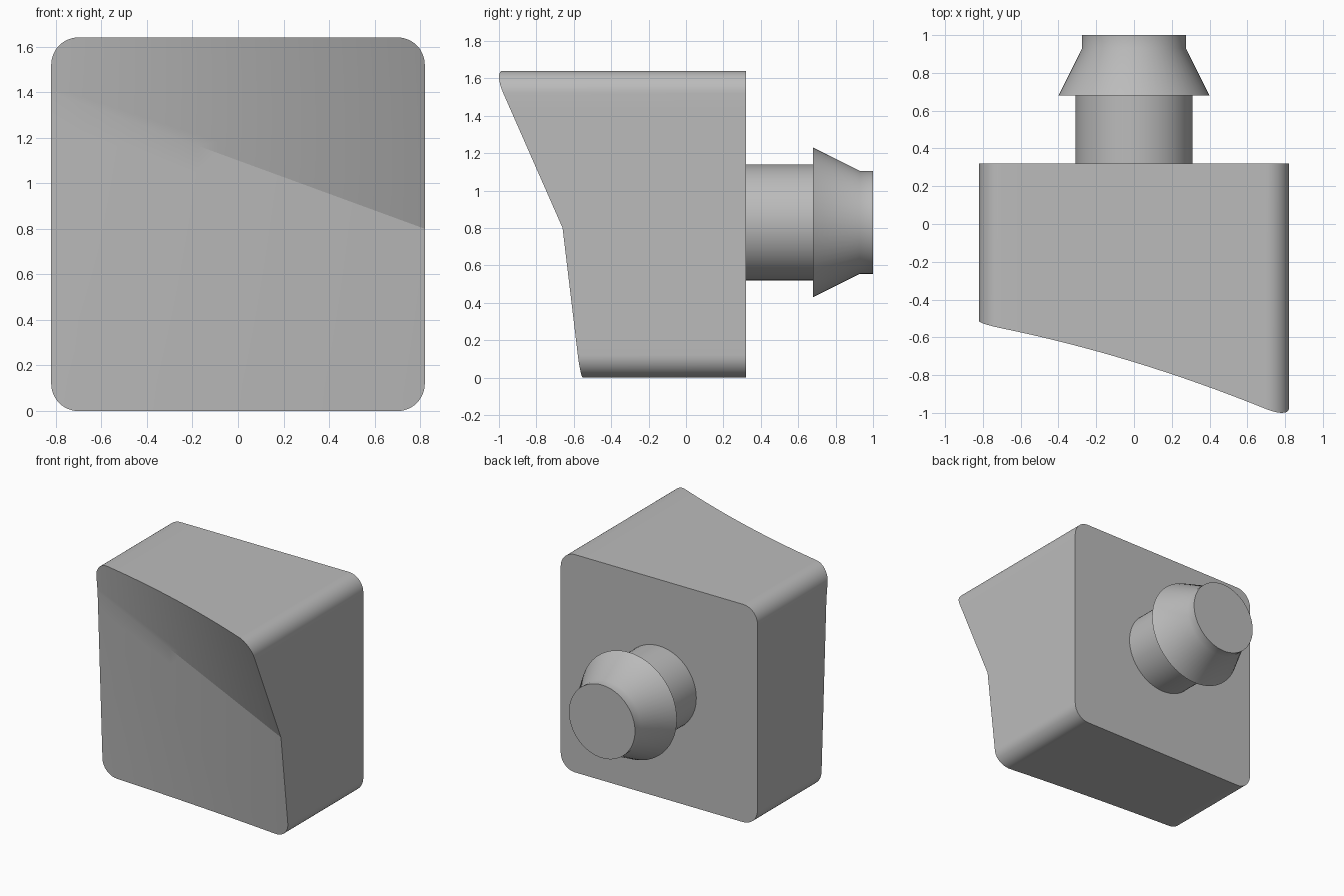
import bpy, bmesh, math
from mathutils import Matrix, Vector

cube = bpy.data.objects.get("Cube")
if cube:
    bpy.data.objects.remove(cube, do_unlink=True)

HALF, HEIGHT, RADIUS, BACK = 0.82, 1.64, 0.12, 0.32

grey = bpy.data.materials.new("plain grey")
grey.use_nodes = True
colour = (0.5, 0.5, 0.5, 1)
grey.diffuse_color = colour
grey.node_tree.nodes["Principled BSDF"].inputs["Base Color"].default_value = colour


def finish(bm, name, angle):
    """Turn a bmesh into a smooth-shaded object."""
    bmesh.ops.remove_doubles(bm, verts=bm.verts, dist=1e-5)
    bmesh.ops.recalc_face_normals(bm, faces=bm.faces)
    mesh = bpy.data.meshes.new(name)
    bm.to_mesh(mesh)
    bm.free()
    mesh.materials.append(grey)
    obj = bpy.data.objects.new(name, mesh)
    bpy.context.collection.objects.link(obj)
    bpy.ops.object.select_all(action='DESELECT')
    obj.select_set(True)
    bpy.context.view_layer.objects.active = obj
    bpy.ops.object.shade_smooth_by_angle(angle=math.radians(angle))
    return obj


def mix(a, b, t):
    return a + (b - a) * t


def crease_z(x):
    return mix(1.40, 0.80, (x / HALF + 1) / 2)


def front_y(x, z):
    """Twisted front: two ruled surfaces meeting at a slanted crease."""
    t = (x / HALF + 1) / 2
    rise = z - crease_z(x)
    slope = mix(0.12, 0.44, t) if rise > 0 else mix(0.045, 0.12, t)
    return mix(-0.50, -0.66, t) - slope * rise


# Block: columns follow the rounded corners, rows follow the crease
ARC, SPAN, ROWS = 12, 16, 10
inner = HALF - RADIUS
angles = [math.pi / 2 * i / ARC for i in range(ARC + 1)]
corner = [(inner + RADIUS * math.cos(a), RADIUS * (1 - math.sin(a))) for a in angles]
columns = [(-x, inset) for x, inset in corner]
columns += [(mix(-inner, inner, i / SPAN), 0) for i in range(1, SPAN)]
columns += corner[::-1]

bm = bmesh.new()
grid = []
for x, inset in columns:
    middle = crease_z(x)
    heights = [mix(inset, middle, i / ROWS) for i in range(ROWS)]
    heights += [mix(middle, HEIGHT - inset, i / ROWS) for i in range(ROWS + 1)]
    grid.append([bm.verts.new((x, front_y(x, z), z)) for z in heights])
for left, right in zip(grid, grid[1:]):
    for i in range(2 * ROWS):
        bm.faces.new((left[i], right[i], right[i + 1], left[i + 1]))
rim = [e for e in bm.edges if e.is_boundary]
wall = bmesh.ops.extrude_edge_only(bm, edges=rim)["geom"]
for v in wall:
    if isinstance(v, bmesh.types.BMVert):
        v.co.y = BACK
back_rim = [e for e in wall if isinstance(e, bmesh.types.BMEdge) and e.is_boundary]
bmesh.ops.contextual_create(bm, geom=back_rim)
finish(bm, "block", 10)

# Plug: shaft, barbed head and short tip turned around the y axis
profile = [(0, BACK), (0.31, BACK), (0.31, 0.68), (0.40, 0.68),
           (0.275, 0.93), (0.275, 1.0), (0, 1.0)]
bm = bmesh.new()
points = [bm.verts.new((r, y, 0)) for r, y in profile]
edges = [bm.edges.new(pair) for pair in zip(points, points[1:])]
bmesh.ops.spin(bm, geom=points + edges, cent=(0, 0, 0), axis=(0, 1, 0),
               angle=math.tau, steps=64, use_merge=True)
bmesh.ops.transform(bm, matrix=Matrix.Translation(Vector((0, 0, 0.83))), verts=bm.verts)
finish(bm, "plug", 30)
